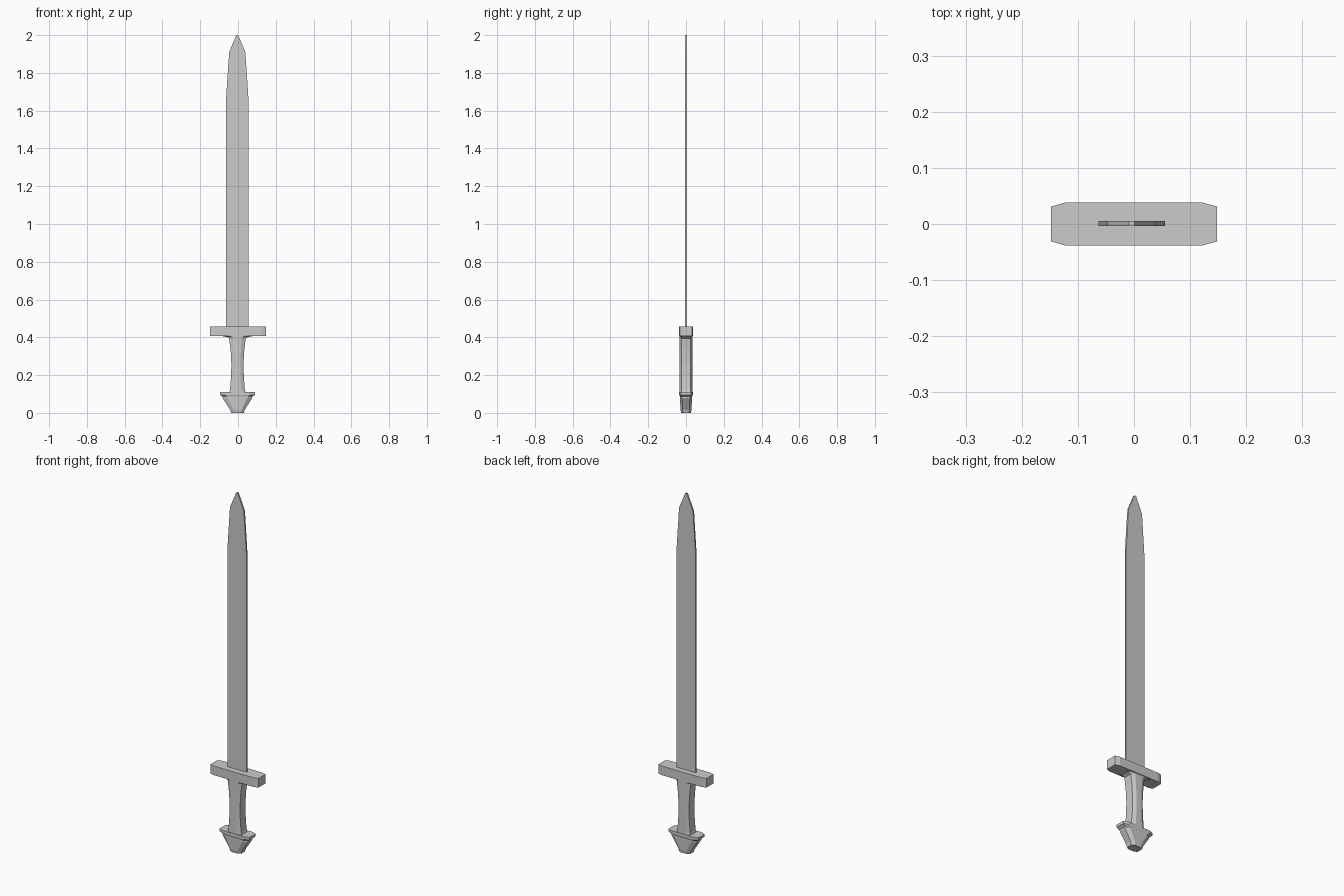
import bpy, bmesh

if "Cube" in bpy.data.objects:
    bpy.data.objects.remove(bpy.data.objects["Cube"])


def mesh_object(name, bm):
    bmesh.ops.recalc_face_normals(bm, faces=bm.faces)
    me = bpy.data.meshes.new(name)
    bm.to_mesh(me)
    bm.free()
    ob = bpy.data.objects.new(name, me)
    bpy.context.collection.objects.link(ob)
    return ob


def loft(name, rings, cx=0.0, cy=0.0):
    """Stack chamfered-rectangle rings: (z, half x, half y, chamfer x, chamfer y)."""
    bm = bmesh.new()
    prev = None
    for z, hx, hy, ax, ay in rings:
        pts = [(hx, hy - ay), (hx - ax, hy), (ax - hx, hy), (-hx, hy - ay),
               (-hx, ay - hy), (ax - hx, -hy), (hx - ax, -hy), (hx, ay - hy)]
        ring = [bm.verts.new((x + cx, y + cy, z)) for x, y in pts]
        if prev:
            for i in range(8):
                j = (i + 1) % 8
                bm.faces.new((prev[i], prev[j], ring[j], ring[i]))
        else:
            bm.faces.new(ring[::-1])
        prev = ring
    bm.faces.new(prev)
    return mesh_object(name, bm)


# Blade: thin flat plate with tapered point, mirrored half outline
half = [(0.0595, 0.44), (0.0595, 1.66), (0.043, 1.91), (0.005, 2.0)]
outline = half + [(-x, z) for x, z in reversed(half)]
bm = bmesh.new()
face = bm.faces.new([bm.verts.new((x - 0.004, -0.004, z)) for x, z in outline])
ext = bmesh.ops.extrude_face_region(bm, geom=[face])
verts = [v for v in ext["geom"] if isinstance(v, bmesh.types.BMVert)]
bmesh.ops.translate(bm, verts=verts, vec=(0, 0.0095, 0))
mesh_object("blade", bm)

# Crossguard: bar with chamfered ends
loft("crossguard", [(0.406, 0.148, 0.038, 0.025, 0.007),
                    (0.457, 0.148, 0.038, 0.025, 0.007)])

# Grip: waisted handle flaring under the guard
loft("grip", [(0.108, 0.044, 0.034, 0.022, 0.010),
              (0.125, 0.039, 0.034, 0.020, 0.010),
              (0.19, 0.034, 0.034, 0.018, 0.010),
              (0.26, 0.032, 0.034, 0.017, 0.010),
              (0.33, 0.036, 0.034, 0.018, 0.010),
              (0.395, 0.044, 0.034, 0.022, 0.010),
              (0.402, 0.056, 0.034, 0.028, 0.010),
              (0.407, 0.085, 0.034, 0.040, 0.010)], cx=-0.003)

# Pommel: rimmed wedge narrowing to a small foot
loft("pommel", [(0.0, 0.034, 0.026, 0.016, 0.010),
                (0.015, 0.038, 0.029, 0.018, 0.011),
                (0.078, 0.078, 0.032, 0.026, 0.012),
                (0.086, 0.078, 0.032, 0.026, 0.012),
                (0.096, 0.093, 0.036, 0.026, 0.010),
                (0.111, 0.093, 0.036, 0.026, 0.010)], cx=-0.003)
